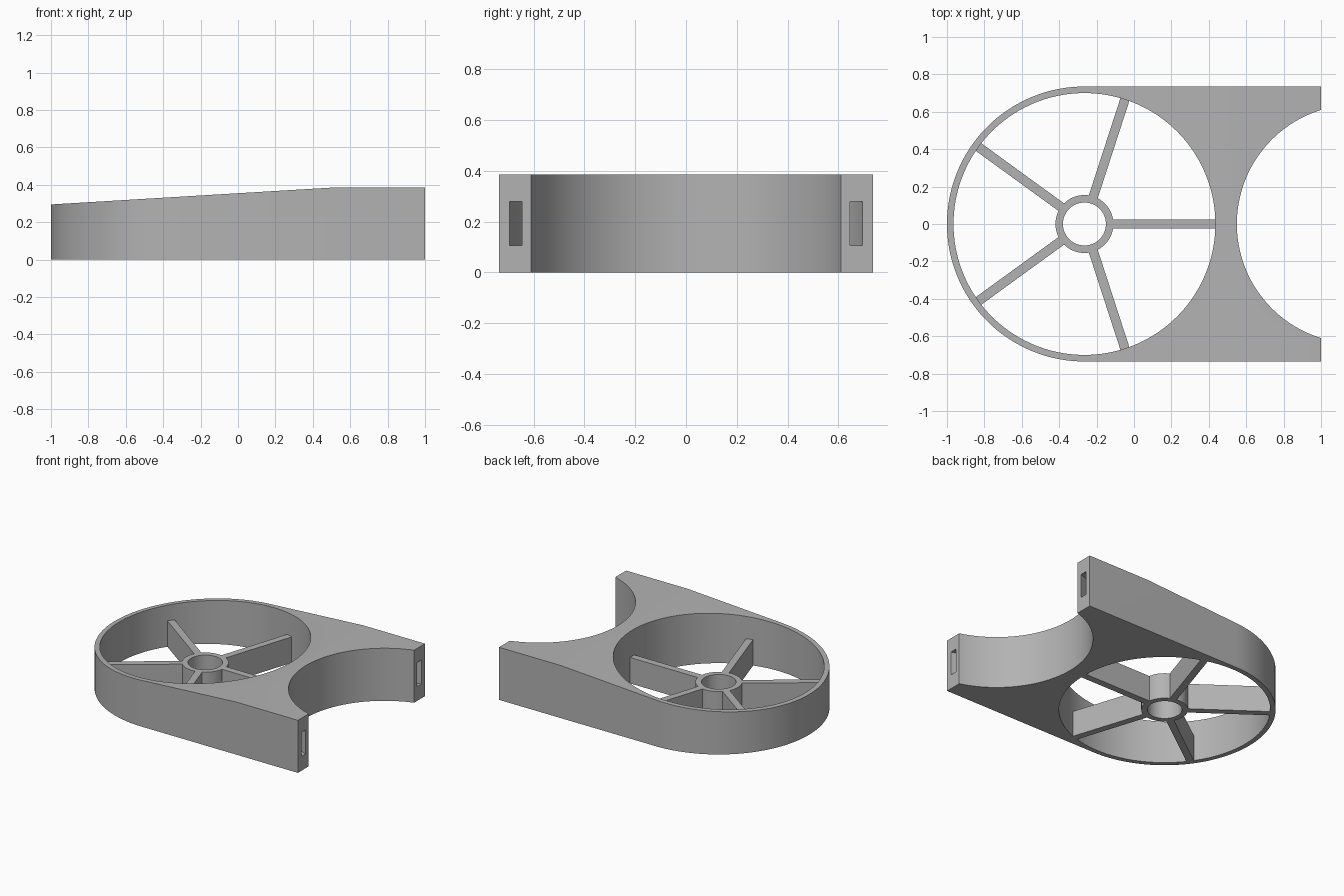
import bpy
import bmesh
from math import cos, sin, pi, radians
from mathutils import Matrix

if "Cube" in bpy.data.objects:
    bpy.data.objects.remove(bpy.data.objects["Cube"])

HOLE_X = -0.265      # centre of the round opening
OUTER_R = 0.735
HOLE_R = 0.70
SADDLE_X = 1.188     # centre of the concave end
SADDLE_R = 0.638
HEIGHT = 0.385
HUB_H = 0.19

grey = bpy.data.materials.new("plain grey")
grey.use_nodes = True
colour = (0.45, 0.45, 0.45, 1)
grey.diffuse_color = colour
grey.node_tree.nodes["Principled BSDF"].inputs["Base Color"].default_value = colour


def arc(cx, r, start, end, n):
    steps = [radians(start + (end - start) * i / n) for i in range(n + 1)]
    return [(cx + r * cos(a), r * sin(a)) for a in steps]


def finish(name, bm):
    bmesh.ops.recalc_face_normals(bm, faces=bm.faces)
    mesh = bpy.data.meshes.new(name)
    bm.to_mesh(mesh)
    bm.free()
    mesh.materials.append(grey)
    obj = bpy.data.objects.new(name, mesh)
    bpy.context.collection.objects.link(obj)
    return obj


def prism(name, outline, z0, z1):
    """Extrude a flat outline from z0 up to z1."""
    bm = bmesh.new()
    face = bm.faces.new([bm.verts.new((x, y, z0)) for x, y in outline])
    new = bmesh.ops.extrude_face_region(bm, geom=[face])["geom"]
    top = [v for v in new if isinstance(v, bmesh.types.BMVert)]
    bmesh.ops.translate(bm, verts=top, vec=(0, 0, z1 - z0))
    return finish(name, bm)


def tube(name, cx, r0, r1, z0, z1, n=128):
    """Square-section ring around a vertical axis."""
    bm = bmesh.new()
    section = [(r0, z0), (r1, z0), (r1, z1), (r0, z1)]
    rings = [[bm.verts.new((cx + r * cos(2 * pi * i / n), r * sin(2 * pi * i / n), z))
              for i in range(n)] for r, z in section]
    for a, b in zip(rings, rings[1:] + rings[:1]):
        for i in range(n):
            j = (i + 1) % n
            bm.faces.new((a[i], a[j], b[j], b[i]))
    return finish(name, bm)


def combine(target, other, operation):
    """Apply a boolean and discard the helper."""
    other.hide_render = True
    mod = target.modifiers.new("boolean", 'BOOLEAN')
    mod.object = other
    mod.operation = operation
    mod.solver = 'EXACT'
    bpy.context.view_layer.objects.active = target
    bpy.ops.object.modifier_apply(modifier=mod.name)
    bpy.data.objects.remove(other)


# Housing: rounded end, straight sides, concave end
saddle_half = 107.14
outline = arc(HOLE_X, OUTER_R, 90, 270, 96) + [(1, -OUTER_R)]
outline += arc(SADDLE_X, SADDLE_R, 360 - saddle_half, saddle_half, 72) + [(1, OUTER_R)]
body = prism("housing", outline, 0, HEIGHT)

# Sloping top over the rounded end
wedge = prism("slope_cutter", [(-1.1, 0.289), (0.5, HEIGHT), (0.5, 0.6), (-1.1, 0.6)], -1, 1)
wedge.data.transform(Matrix.Rotation(pi / 2, 4, 'X'))
combine(body, wedge, 'DIFFERENCE')

# Round opening
combine(body, prism("opening_cutter", arc(HOLE_X, HOLE_R, 0, 357.5, 143), -0.1, 0.6), 'DIFFERENCE')

# Curved strap channel running from one arm to the other
combine(body, tube("strap_cutter", SADDLE_X, 0.672, 0.72, 0.105, 0.28), 'DIFFERENCE')

# Hub with five radial spokes
hub = tube("hub_and_spokes", HOLE_X, 0.115, 0.155, 0, HUB_H, 64)
for k in range(5):
    spoke = prism("spoke", [(0.14, -0.025), (0.715, -0.025), (0.715, 0.025), (0.14, 0.025)], 0, HUB_H)
    spoke.data.transform(Matrix.Translation((HOLE_X, 0, 0)) @ Matrix.Rotation(2 * pi * k / 5, 4, 'Z'))
    combine(hub, spoke, 'UNION')

# Smooth curved walls, crisp edges
bpy.ops.object.select_all(action='DESELECT')
for obj in (body, hub):
    obj.select_set(True)
bpy.context.view_layer.objects.active = body
bpy.ops.object.shade_smooth_by_angle(angle=radians(30))
